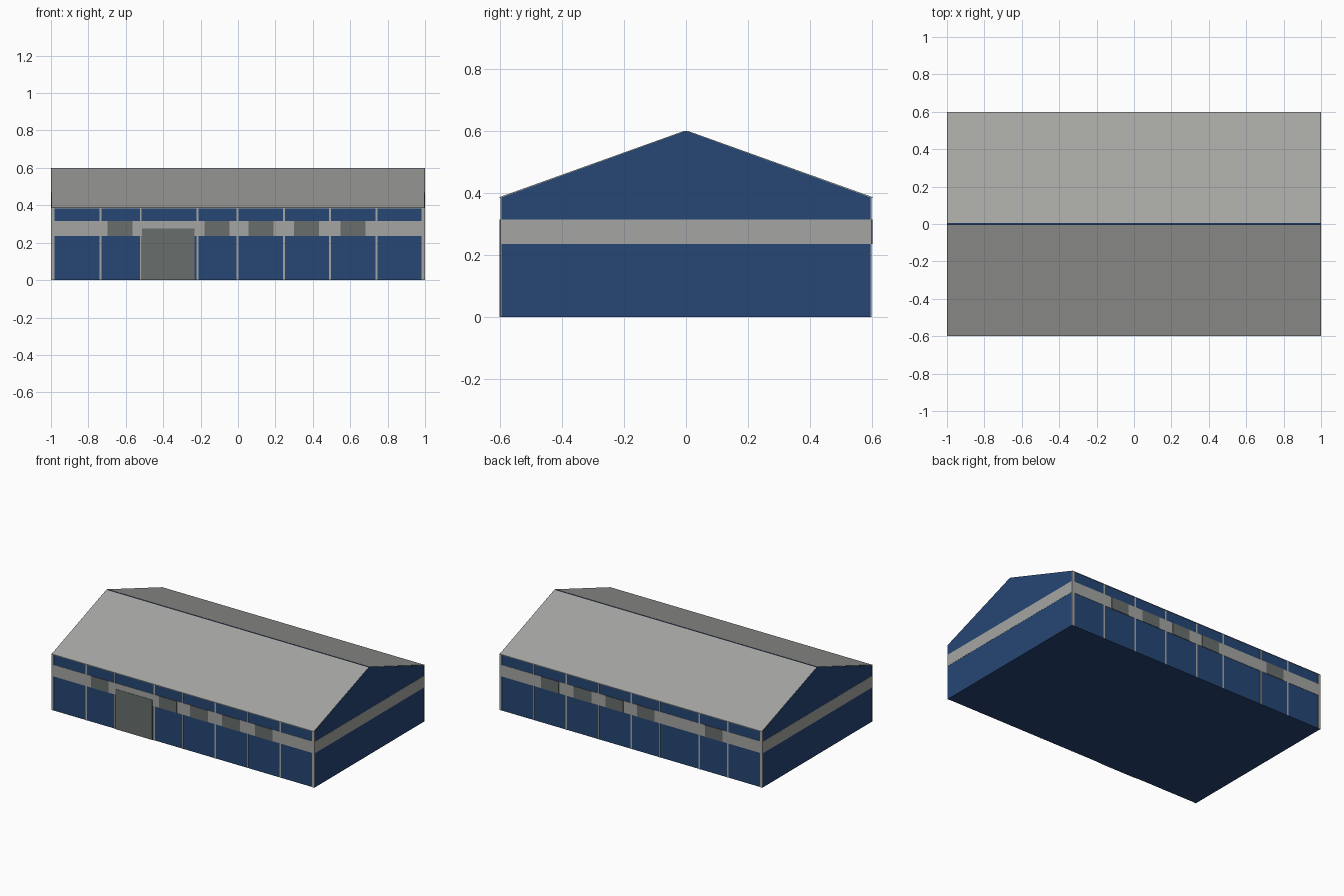
import bpy, bmesh

if "Cube" in bpy.data.objects:
    bpy.data.objects.remove(bpy.data.objects["Cube"])

def material(name, rgb):
    m = bpy.data.materials.new(name)
    m.diffuse_color = (*rgb, 1)
    m.use_nodes = True
    m.node_tree.nodes["Principled BSDF"].inputs["Base Color"].default_value = m.diffuse_color
    return m

BLUE = material("navy blue", (0.0194, 0.0612, 0.178))
GREY = material("light grey", (0.376, 0.376, 0.361))
DARK = material("dark grey", (0.138, 0.156, 0.150))

LEN, DEP, EAVE, RIDGE = 1.0, 0.6, 0.385, 0.6
STEP = 0.002                      # thickness of one painted layer
BAND = (0.235, 0.315)

def prism(name, profile, x0, x1, mat):
    """Extrude a (y, z) profile along x."""
    bm = bmesh.new()
    face = bm.faces.new([bm.verts.new((x0, y, z)) for y, z in profile])
    ext = bmesh.ops.extrude_face_region(bm, geom=[face])
    verts = [v for v in ext["geom"] if isinstance(v, bmesh.types.BMVert)]
    bmesh.ops.translate(bm, verts=verts, vec=(x1 - x0, 0, 0))
    bmesh.ops.recalc_face_normals(bm, faces=bm.faces)
    me = bpy.data.meshes.new(name)
    bm.to_mesh(me)
    bm.free()
    me.materials.append(mat)
    ob = bpy.data.objects.new(name, me)
    bpy.context.collection.objects.link(ob)
    return ob

def plate(name, x0, x1, z0, z1, side, level, mat):
    """Thin plate on a long wall; a higher level stands slightly further out."""
    inner = side * (DEP - 3 * STEP)
    outer = side * (DEP - (2 - level) * STEP)
    prism(name, [(inner, z0), (outer, z0), (outer, z1), (inner, z1)], x0, x1, mat)

# Body: gabled hall
w = DEP - 2 * STEP
prism("hall_body", [(-w, 0), (w, 0), (w, EAVE), (0, RIDGE), (-w, EAVE)],
      -LEN + STEP / 2, LEN - STEP / 2, BLUE)

# Roof sheets, leaving a thin blue ridge and gable trim
slope = (RIDGE - EAVE) / DEP
for side, tag in ((-1, "front"), (1, "back")):
    top = [(side * y, RIDGE - slope * y + STEP) for y in (0.005, DEP)]
    low = [(y, z - 2 * STEP) for y, z in reversed(top)]
    prism("roof_" + tag, top + low, -LEN + 0.004, LEN - 0.004, GREY)

# Long walls: band, wall posts and window strip
posts = (-0.735, -0.52, -0.217, -0.003, 0.246, 0.491, 0.741)
windows = (-0.631, -0.113, 0.124, 0.367, 0.615)
for side, tag in ((-1, "front"), (1, "back")):
    plate("band_" + tag, -LEN, LEN, *BAND, side, 1, GREY)
    for x in posts:
        plate("post_" + tag, x - 0.005, x + 0.005, 0, EAVE, side, 1, GREY)
    for x0, x1 in ((-LEN, -0.982), (0.982, LEN)):
        plate("corner_post_" + tag, x0, x1, 0, EAVE, side, 1, GREY)
    for x in windows:
        plate("window_" + tag, x - 0.067, x + 0.067, *BAND, side, 2, DARK)

# Front gate
plate("gate", -0.512, -0.232, 0, 0.275, -1, 2, DARK)

# Gable ends: grey band
for x0, x1, tag in ((-LEN, -LEN + 3 * STEP, "left"), (LEN - 3 * STEP, LEN, "right")):
    prism("gable_band_" + tag,
          [(-DEP + STEP, BAND[0]), (DEP - STEP, BAND[0]), (DEP - STEP, BAND[1]), (-DEP + STEP, BAND[1])],
          x0, x1, GREY)
